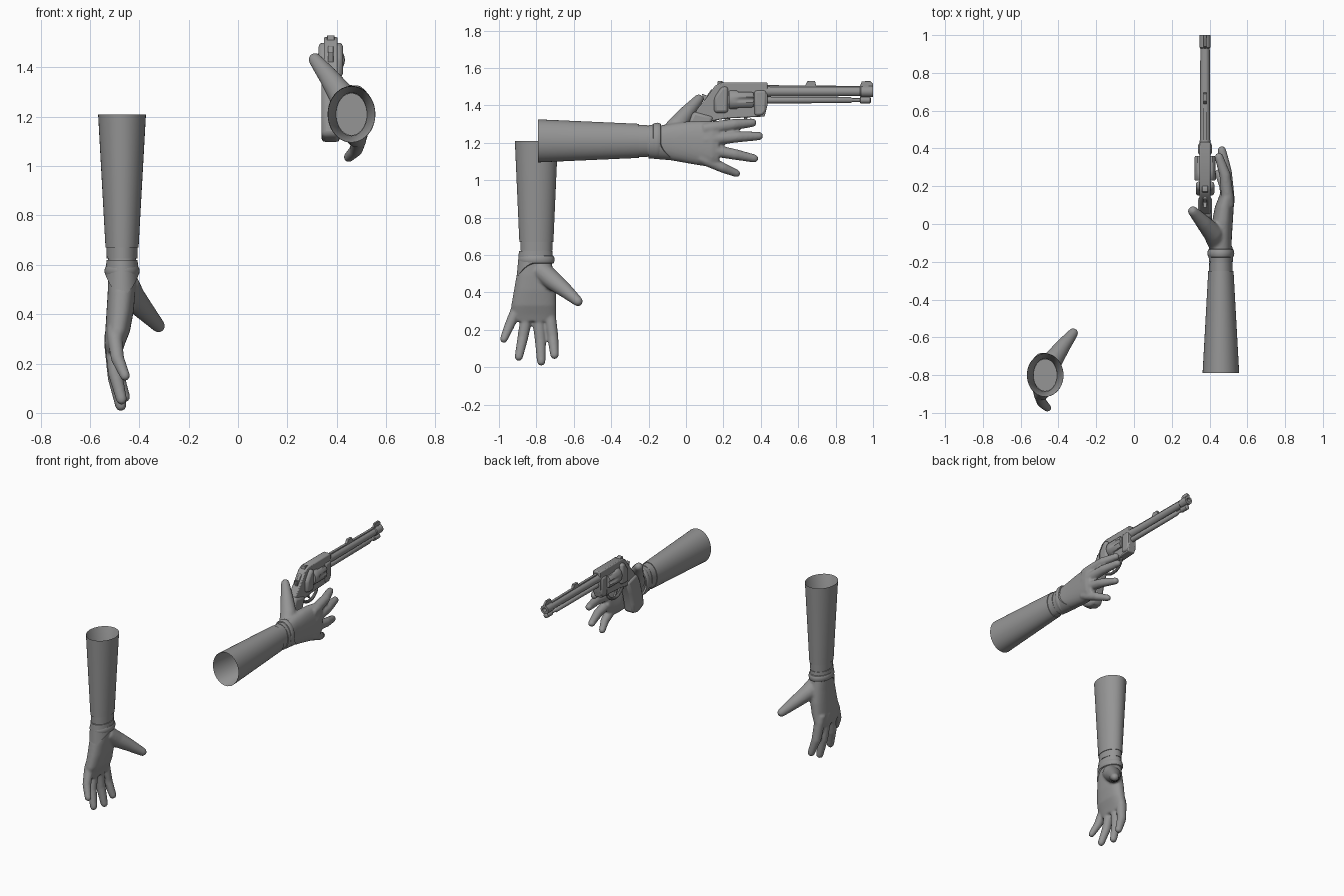
import bpy, bmesh
from math import sin, cos, pi, tau
from mathutils import Vector

if "Cube" in bpy.data.objects:
    bpy.data.objects.remove(bpy.data.objects["Cube"])

grey = bpy.data.materials.new("mid_grey")
grey.use_nodes = True
COLOUR = (0.3, 0.3, 0.3, 1)
grey.diffuse_color = COLOUR
grey.node_tree.nodes["Principled BSDF"].inputs["Base Color"].default_value = COLOUR


def finish(name, bm, angle=0.6):
    """Turn a bmesh into a named, smooth shaded object."""
    bmesh.ops.recalc_face_normals(bm, faces=bm.faces[:])
    mesh = bpy.data.meshes.new(name)
    bm.to_mesh(mesh)
    bm.free()
    mesh.materials.append(grey)
    ob = bpy.data.objects.new(name, mesh)
    bpy.context.collection.objects.link(ob)
    bpy.ops.object.select_all(action='DESELECT')
    ob.select_set(True)
    bpy.context.view_layer.objects.active = ob
    bpy.ops.object.shade_smooth_by_angle(angle=angle)
    return ob


def loft(bm, rings, caps=True, closed=False):
    """Skin a list of equal-sized rings of points."""
    rows = [[bm.verts.new(p) for p in ring] for ring in rings]
    pairs = list(zip(rows, rows[1:])) + ([(rows[-1], rows[0])] if closed else [])
    for a, b in pairs:
        for i in range(len(a)):
            j = (i + 1) % len(a)
            bm.faces.new((a[i], a[j], b[j], b[i]))
    if caps and not closed:
        bm.faces.new(rows[0])
        bm.faces.new(rows[-1])


def tube(bm, path, radii, sides=16):
    """Round tapered limb along a path, with a domed end."""
    path = [Vector(p) for p in path]
    last = (path[-1] - path[-2]).normalized()
    r, tip = radii[-1], path[-1]
    pts = path + [tip + last * r * 0.5, tip + last * r * 0.85, tip + last * r]
    rad = list(radii) + [r * 0.87, r * 0.5, r * 0.1]
    rings = []
    for i, p in enumerate(pts):
        d = pts[min(i + 1, len(pts) - 1)] - pts[max(i - 1, 0)]
        u = d.cross(Vector((0.1, 0.2, 1))).normalized()
        v = d.cross(u).normalized()
        rings.append([p + (u * cos(t * tau / sides) + v * sin(t * tau / sides)) * rad[i]
                      for t in range(sides)])
    loft(bm, rings)


def oval(l, a, ha, n, hn, power=1.0, sides=40):
    """Cross-section of the arm: l along it, a to the thumb, n to the palm."""
    def f(v):
        return abs(v) ** power * (1 if v > 0 else -1)
    return [Vector((l, a + ha * f(cos(i * tau / sides)), n + hn * f(sin(i * tau / sides))))
            for i in range(sides)]


def build_arm(prefix, place):
    """One sleeved arm with an open hand; place maps (l, a, n) to the scene."""
    def done(part, bm, angle=0.6):
        for v in bm.verts:
            v.co = place(*v.co)
        return finish(prefix + part, bm, angle)

    # Open tapered sleeve with a thin hem
    bm = bmesh.new()
    loft(bm, [oval(0, 0, .115, 0, .097), oval(.54, 0, .091, 0, .067),
              oval(.54, 0, .087, 0, .063), oval(.004, 0, .112, 0, .094)], closed=True)
    done("sleeve", bm)

    # Inner cuff
    bm = bmesh.new()
    loft(bm, [oval(.52, 0, .086, 0, .063), oval(.585, 0, .085, 0, .062)])
    done("inner_cuff", bm)

    # Rounded wrist band
    bm = bmesh.new()
    rings = []
    for k in range(12):
        t = k * tau / 12
        rings.append(oval(.635 + .022 * cos(t), 0, .087 + .010 * sin(t), 0, .061 + .010 * sin(t)))
    loft(bm, rings, closed=True)
    done("wrist_band", bm)

    # Glove cuff, pointed on the little finger side
    bm = bmesh.new()
    rings = []
    for l, grow, tongue in ((.59, 0, 0), (.65, .004, .07), (.655, -.006, .07), (.59, -.012, 0)):
        ring = oval(l, -.004, .089 + grow, 0, .063 + grow)
        for p in ring:
            side = max(0, -p.y / .09)
            p.x += tongue * side ** 2
            p.y -= .008 * side if tongue else 0
        rings.append(ring)
    loft(bm, rings, closed=True)
    done("glove_cuff", bm)

    # Palm, fingers and thumb, fused into one skin
    bm = bmesh.new()
    loft(bm, [oval(*s, power=0.85) for s in (
        (.55, 0, .080, 0, .058), (.65, -.003, .085, 0, .056), (.72, -.006, .100, -.002, .056),
        (.80, -.008, .112, -.008, .055), (.88, -.014, .120, -.018, .050),
        (.93, -.014, .120, -.030, .042), (.965, -.014, .105, -.032, .032))])
    fingers = (  # knuckle, middle joint, tip, thickness
        ((.93, .070, -.035), (1.05, .088, -.022), (1.145, .097, .010), 1.0),
        ((.94, .010, -.038), (1.07, .022, -.028), (1.180, .026, -.005), 1.0),
        ((.93, -.050, -.036), (1.05, -.072, -.028), (1.155, -.094, -.002), 0.97),
        ((.90, -.105, -.030), (.99, -.145, -.018), (1.060, -.174, .012), 0.9))
    for knuckle, joint, tip, s in fingers:
        root = Vector(knuckle) + (Vector(knuckle) - Vector(joint)) * 0.4
        tube(bm, (root, knuckle, joint, tip), [r * s for r in (.030, .034, .030, .023)])
    tube(bm, ((.69, .02, .015), (.745, .085, .045), (.80, .155, .095), (.858, .222, .148)),
         (.055, .052, .040, .027))
    hand = done("hand", bm, 3.0)
    skin = hand.modifiers.new("fuse", 'REMESH')
    skin.mode = 'VOXEL'
    skin.voxel_size = 0.007
    skin.use_smooth_shade = True
    relax = hand.modifiers.new("relax", 'SMOOTH')
    relax.factor = 0.5
    relax.iterations = 5


build_arm("hanging_", lambda l, a, n: (n - .47, a - .80, 1.21 - l))
build_arm("raised_", lambda l, a, n: (.46 - n, l - .79, a + 1.21))

GX = .376  # centre plane of the revolver


def plate(name, outline, width, bevel=.006, x=GX):
    """Side outline in (y, z) extruded across the centre plane."""
    bm = bmesh.new()
    loft(bm, [[Vector((x + s * width / 2, y, z)) for y, z in outline] for s in (-1, 1)])
    ob = finish(name, bm)
    mod = ob.modifiers.new("soft_edges", 'BEVEL')
    mod.width = bevel
    mod.segments = 2
    return ob


def turned(name, z, profile, sides=24):
    """Lathe along the barrel direction from (y, radius) pairs."""
    bm = bmesh.new()
    loft(bm, [[Vector((GX + r * cos(i * tau / sides), y, z + r * sin(i * tau / sides)))
               for i in range(sides)] for y, r in profile])
    return finish(name, bm)


# Barrel with hollow muzzle, ejector rod and collars
turned("barrel", 1.474, ((.42, .031), (.45, .027), (.93, .025), (.935, .029),
                         (1.0, .029), (1.0, .014), (.95, .014)))
turned("ejector_rod", 1.428, ((.42, .018), (.88, .016), (.89, .010), (.93, .010),
                              (.932, .017), (.985, .017), (.99, .008)))
plate("barrel_rib", ((.42, 1.495), (.42, 1.508), (.99, 1.503), (.99, 1.49)), .018, .002)
plate("front_sight", ((.925, 1.49), (.94, 1.528), (.985, 1.530), (1.0, 1.515), (1.0, 1.49)), .014, .002)
plate("middle_sight", ((.62, 1.49), (.64, 1.512), (.65, 1.53), (.69, 1.53), (.70, 1.49)), .018, .002)

# Frame around the cylinder
plate("frame", ((.155, 1.505), (.19, 1.523), (.435, 1.523), (.435, 1.40), (.42, 1.34), (.22, 1.33),
                (.10, 1.31), (.035, 1.33), (.06, 1.38), (.11, 1.44)), .056)
plate("recoil_shield", ((.19, 1.50), (.225, 1.50), (.225, 1.36), (.15, 1.36), (.15, 1.44)), .098, .015)
plate("crane", ((.365, 1.48), (.43, 1.48), (.43, 1.37), (.41, 1.345), (.365, 1.345)), .072, .012)

# Fluted cylinder
bm = bmesh.new()
rings = []
for y, depth, scale in ((.23, 0, .93), (.237, 0, 1), (.27, 0, 1), (.285, .009, 1),
                        (.352, .011, 1), (.36, .011, .93)):
    ring = []
    for i in range(72):
        t = i * tau / 72
        r = scale * (.057 - depth * max(0, cos(6 * t)))
        ring.append(Vector((GX + r * cos(t), y, 1.43 + r * sin(t))))
    rings.append(ring)
loft(bm, rings)
finish("cylinder", bm)

# Hammer, rear sight, grip, trigger and guard
plate("hammer", ((.10, 1.40), (.085, 1.462), (.112, 1.452), (.135, 1.485), (.165, 1.49), (.17, 1.40)), .022, .003)
plate("rear_sight", ((.165, 1.50), (.17, 1.53), (.19, 1.53), (.215, 1.515)), .03, .002)
plate("grip", ((.04, 1.37), (.15, 1.34), (.115, 1.25), (.095, 1.17), (.085, 1.105), (.03, 1.095),
               (-.04, 1.125), (-.02, 1.22), (.005, 1.30)), .076, .018)
plate("trigger", ((.20, 1.34), (.235, 1.34), (.232, 1.30), (.245, 1.275), (.222, 1.295)), .016, .003)
bm = bmesh.new()
arc = [(GX, .235 + .085 * cos(pi + k * pi / 14), 1.335 - .07 * sin(k * pi / 14)) for k in range(15)]
tube(bm, arc, [.010] * 15, 10)
finish("trigger_guard", bm)
